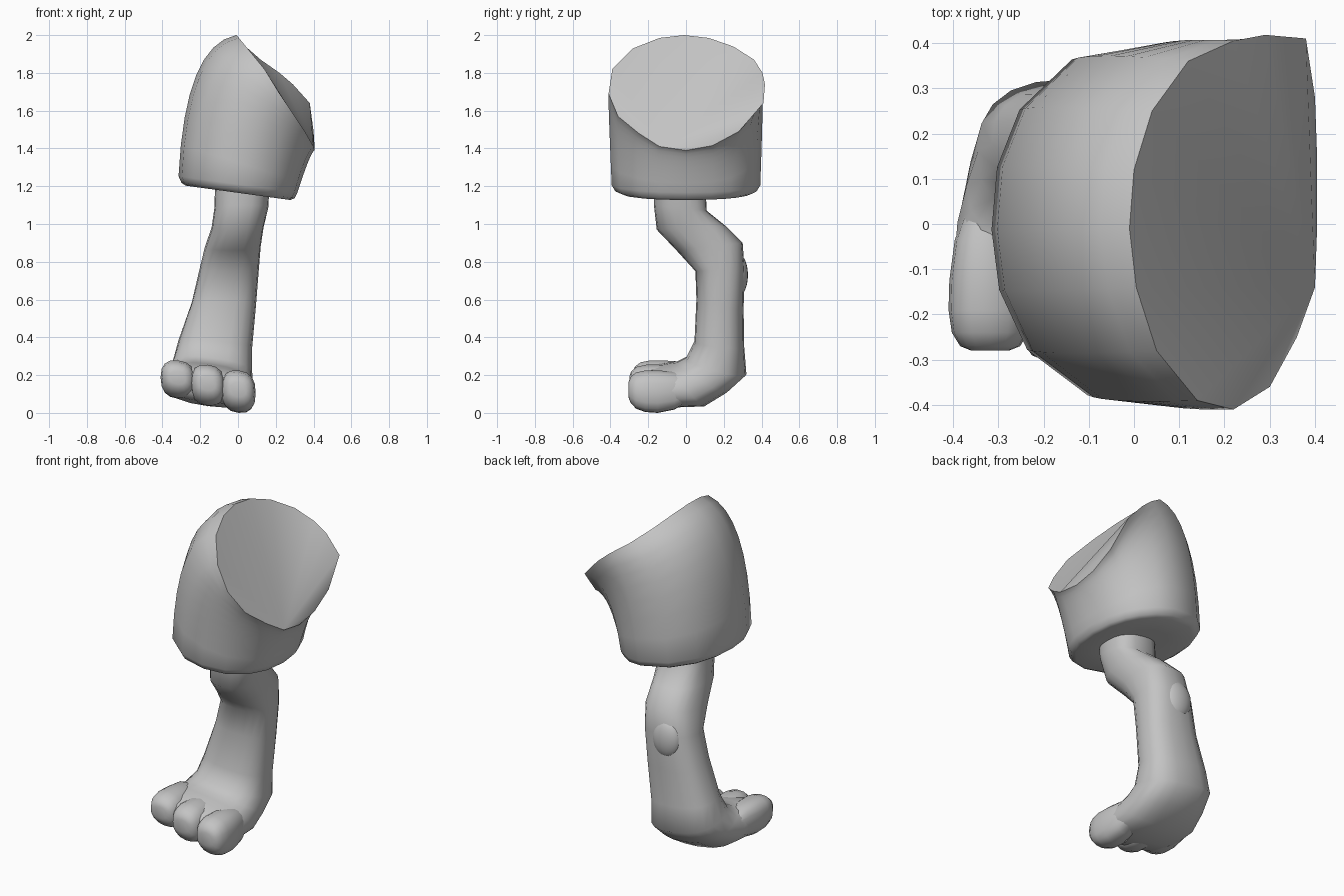
import bpy, bmesh
from math import sin, cos, pi
from mathutils import Vector

cube = bpy.data.objects.get("Cube")
if cube:
    bpy.data.objects.remove(cube)

grey = bpy.data.materials.new("plain grey")
grey.use_nodes = True
tint = (0.55, 0.55, 0.55, 1)
grey.diffuse_color = tint
grey.node_tree.nodes["Principled BSDF"].inputs["Base Color"].default_value = tint


def loft(name, rings, angle, last_fan=None):
    """Skin a list of equal rings; the last ring may be closed as a fan from one vertex."""
    bm = bmesh.new()
    rows = [[bm.verts.new(p) for p in ring] for ring in rings]
    n = len(rows[0])
    for a, b in zip(rows, rows[1:]):
        for i in range(n):
            j = (i + 1) % n
            bm.faces.new((a[i], a[j], b[j], b[i]))
    bm.faces.new(rows[0])
    if last_fan is None:
        bm.faces.new(rows[-1])
    else:
        for k in range(1, n - 1):
            bm.faces.new([rows[-1][(last_fan + d) % n] for d in (0, k, k + 1)])
    bmesh.ops.recalc_face_normals(bm, faces=bm.faces)
    mesh = bpy.data.meshes.new(name)
    bm.to_mesh(mesh)
    bm.free()
    obj = bpy.data.objects.new(name, mesh)
    bpy.context.collection.objects.link(obj)
    finish(obj, angle)


def finish(obj, angle):
    obj.data.materials.clear()
    obj.data.materials.append(grey)
    bpy.ops.object.select_all(action='DESELECT')
    obj.select_set(True)
    bpy.context.view_layer.objects.active = obj
    bpy.ops.object.shade_smooth_by_angle(angle=angle)


def section(front, back, x0, x1, slope, n=20, power=0.8):
    """Rounded ring between two (y, z) points and two x limits, tilted sideways."""
    xc, hw = (x0 + x1) / 2, (x1 - x0) / 2
    f, b = Vector(front), Vector(back)
    mid, half = (f + b) / 2, (f - b) / 2
    ring = []
    for i in range(n):
        c, s = cos(2 * pi * i / n), sin(2 * pi * i / n)
        c = abs(c) ** power * (1 if c > 0 else -1)
        s = abs(s) ** power * (1 if s > 0 else -1)
        p = mid + half * s
        ring.append((xc + hw * c, p.x, p.y - slope * hw * c))
    return ring


# Thigh: a tilted cup whose walls bend over to a slanted cut
rim = [Vector(p) for p in (
    (.40, -.14, 1.41), (.405, 0, 1.39), (.405, .14, 1.415), (.40, .28, 1.49),
    (.38, .41, 1.64), (.29, .418, 1.74), (.22, .405, 1.80), (.12, .36, 1.87),
    (.04, .25, 1.94), (0, .12, 1.985), (-.01, -.01, 2.0), (.005, -.14, 1.985),
    (.05, -.28, 1.93), (.14, -.39, 1.82), (.22, -.41, 1.69), (.30, -.36, 1.57),
    (.36, -.25, 1.48))]


def cup_base(p, grow, lift):
    d = Vector(((p.x - .2) / .205, p.y / .41)).normalized()
    x, y = [grow * r * abs(v) ** .92 * (1 if v > 0 else -1) for r, v in zip((.315, .395), d)]
    return Vector((x, y, 1.165 - .137 * x + lift))


rings = [[cup_base(p, grow, lift) for p in rim]
         for grow, lift in ((.5, .005), (.88, 0), (.95, .012))]
for step in range(9):
    t = step / 8
    ring = []
    for p in rim:
        b = cup_base(p, 1, .045)
        c = Vector((b.x * 1.05 + .05, b.y * 1.05, b.z + .93 * (p.z - b.z)))
        ring.append(b * (1 - t) ** 2 + c * 2 * t * (1 - t) + p * t * t)
    rings.append(ring)
loft("thigh", rings, 0.85, last_fan=0)

# Lower leg running down to the heel and forward between the toes
path = (
    ((-.17, 1.25), (.10, 1.25), -.12, .17, 0),
    ((-.17, 1.10), (.11, 1.07), -.125, .16, 0),
    ((-.155, .97), (.21, .99), -.14, .135, 0),
    ((-.05, .86), (.30, .90), -.175, .12, 0),
    ((.05, .75), (.31, .76), -.205, .11, 0),
    ((.055, .60), (.305, .55), -.245, .095, .05),
    ((.045, .38), (.308, .35), -.315, .075, .1),
    ((.0, .29), (.32, .205), -.345, .075, .13),
    ((-.05, .265), (.22, .115), -.37, .078, .13),
    ((-.09, .26), (.10, .042), -.39, .082, .13),
    ((-.14, .25), (-.08, .036), -.4, .082, .13),
    ((-.22, .225), (-.20, .055), -.395, .075, .13),
    ((-.25, .20), (-.24, .09), -.37, .06, .13))
loft("lower_leg_and_foot", [section(f, b, x0, x1, s) for f, b, x0, x1, s in path], 1.0)

# Three rounded toes, their roots buried in the foot
toe_profile = ((.04, .35, .75, .45), (-.06, .08, .97, .85), (-.15, 0, 1, .98), (-.215, .02, 1, 1),
               (-.265, .1, .95, .92), (-.295, .25, .84, .72), (-.305, .38, .72, .45))
for name, x, low, high, shift in (("right_toe", -.318, .075, .278, .025),
                                  ("middle_toe", -.16, .035, .255, .005),
                                  ("left_toe", .002, 0, .225, 0)):
    rows = []
    for y, lo, hi, w in toe_profile:
        h = high - low
        rows.append(section((y + shift, low + h * hi), (y + shift, low + h * lo),
                            x - .092 * w, x + .092 * w, .1, 16))
    loft(name, rows, 1.0)

# Rounded pad on the back of the leg
bpy.ops.mesh.primitive_uv_sphere_add(segments=20, ring_count=12, location=(-.07, .278, .73))
pad = bpy.context.object
pad.name = "back_pad"
pad.scale = (.088, .05, .11)
finish(pad, 1.0)
